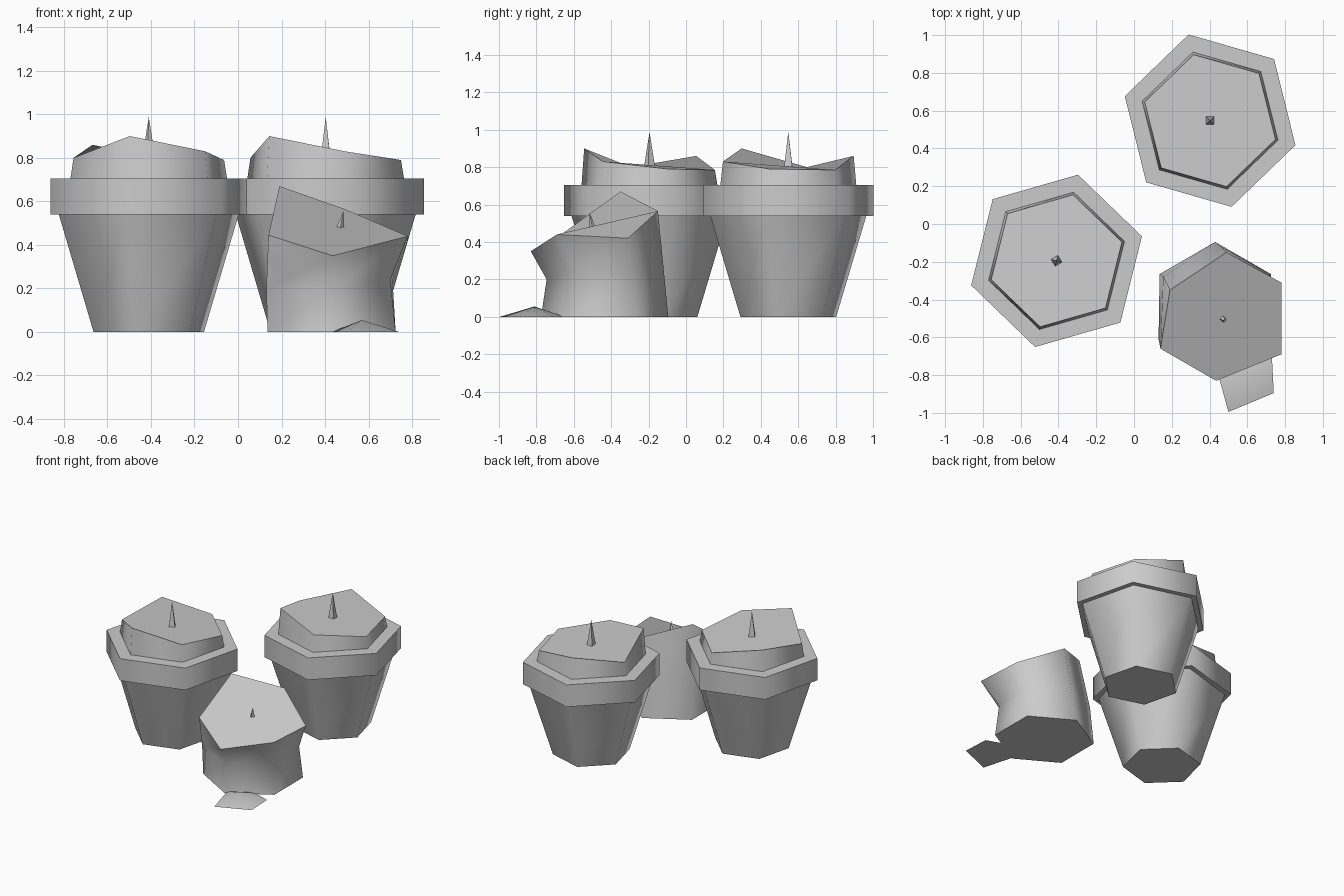
import bpy, bmesh
from math import cos, sin, radians, tau
from mathutils import Vector

cube = bpy.data.objects.get("Cube")
if cube:
    bpy.data.objects.remove(cube, do_unlink=True)

grey = bpy.data.materials.new("plain grey")
grey.use_nodes = True
colour = (0.6, 0.6, 0.6, 1)
grey.diffuse_color = colour
grey.node_tree.nodes["Principled BSDF"].inputs["Base Color"].default_value = colour


def ring(radius, z, sides=6, centre=(0, 0), start=0):
    """Regular ring of points; z is one height or one height per corner."""
    heights = z if isinstance(z, list) else [z] * sides
    return [(centre[0] + radius * cos(start + tau * i / sides),
             centre[1] + radius * sin(start + tau * i / sides), heights[i])
            for i in range(sides)]


def loft(name, rings, tip=None, place=(0, 0), turn=0):
    """Skin rings of points from bottom to top, closed by caps or by a tip."""
    bm = bmesh.new()
    loops = [[bm.verts.new(p) for p in r] for r in rings]
    n = len(rings[0])
    for low, high in zip(loops, loops[1:]):
        for i in range(n):
            j = (i + 1) % n
            bm.faces.new((low[i], low[j], high[j], high[i]))
    bm.faces.new(loops[0][::-1])
    if tip:
        point = bm.verts.new(tip)
        for i in range(n):
            bm.faces.new((loops[-1][i], loops[-1][(i + 1) % n], point))
    else:
        bm.faces.new(loops[-1])
    bmesh.ops.recalc_face_normals(bm, faces=bm.faces)
    mesh = bpy.data.meshes.new(name)
    bm.to_mesh(mesh)
    bm.free()
    mesh.materials.append(grey)
    obj = bpy.data.objects.new(name, mesh)
    bpy.context.collection.objects.link(obj)
    obj.location = (*place, 0)
    obj.rotation_euler.z = radians(turn)
    bpy.ops.object.select_all(action="DESELECT")
    obj.select_set(True)
    bpy.context.view_layer.objects.active = obj
    bpy.ops.object.shade_smooth_by_angle(angle=radians(65))
    return obj


# Two potted candles: rimmed pot, uneven wax and wick
wax_heights = [0.90, 0.83, 0.79, 0.785, 0.86, 0.80]
for side, place, turn in (("right", (-0.41, -0.195), -104),
                          ("left", (0.403, 0.547), -136)):
    loft(side + "_pot", [ring(0.264, 0), ring(0.43, 0.54), ring(0.47, 0.54),
                         ring(0.47, 0.705)], place=place, turn=turn)
    loft(side + "_wax", [ring(0.375, 0.70), ring(0.36, wax_heights)],
         place=place, turn=turn)
    loft(side + "_wick", [ring(0.034, 0.78, 4)], tip=(0, 0, 0.988),
         place=place, turn=turn)

# Loose candle: hexagonal foot, pinched waist and slanted top
foot = ring(0.34, 0, centre=(0.43, -0.435), start=radians(-90))
waist = [(0.43, -0.745, 0.2), (0.70, -0.59, 0.24), (0.71, -0.29, 0.24),
         (0.46, -0.12, 0.26), (0.155, -0.28, 0.28), (0.13, -0.61, 0.2)]
top = [(0.435, -0.83, 0.35), (0.78, -0.69, 0.44), (0.78, -0.31, 0.42),
       (0.49, -0.15, 0.565), (0.19, -0.35, 0.67), (0.14, -0.66, 0.445)]
loft("loose_candle", [foot, waist, top])
loft("loose_wick", [ring(0.032, 0.42, 4, (0.46, -0.49))],
     tip=(0.484, -0.515, 0.555))

# Wax spilled in front of the loose candle
spill = [(0.43, -0.74, 0), (0.50, -0.995, 0), (0.74, -0.895, 0),
         (0.73, -0.70, 0), (0.59, -0.65, 0)]
loft("wax_spill", [spill], tip=(0.57, -0.81, 0.055))
